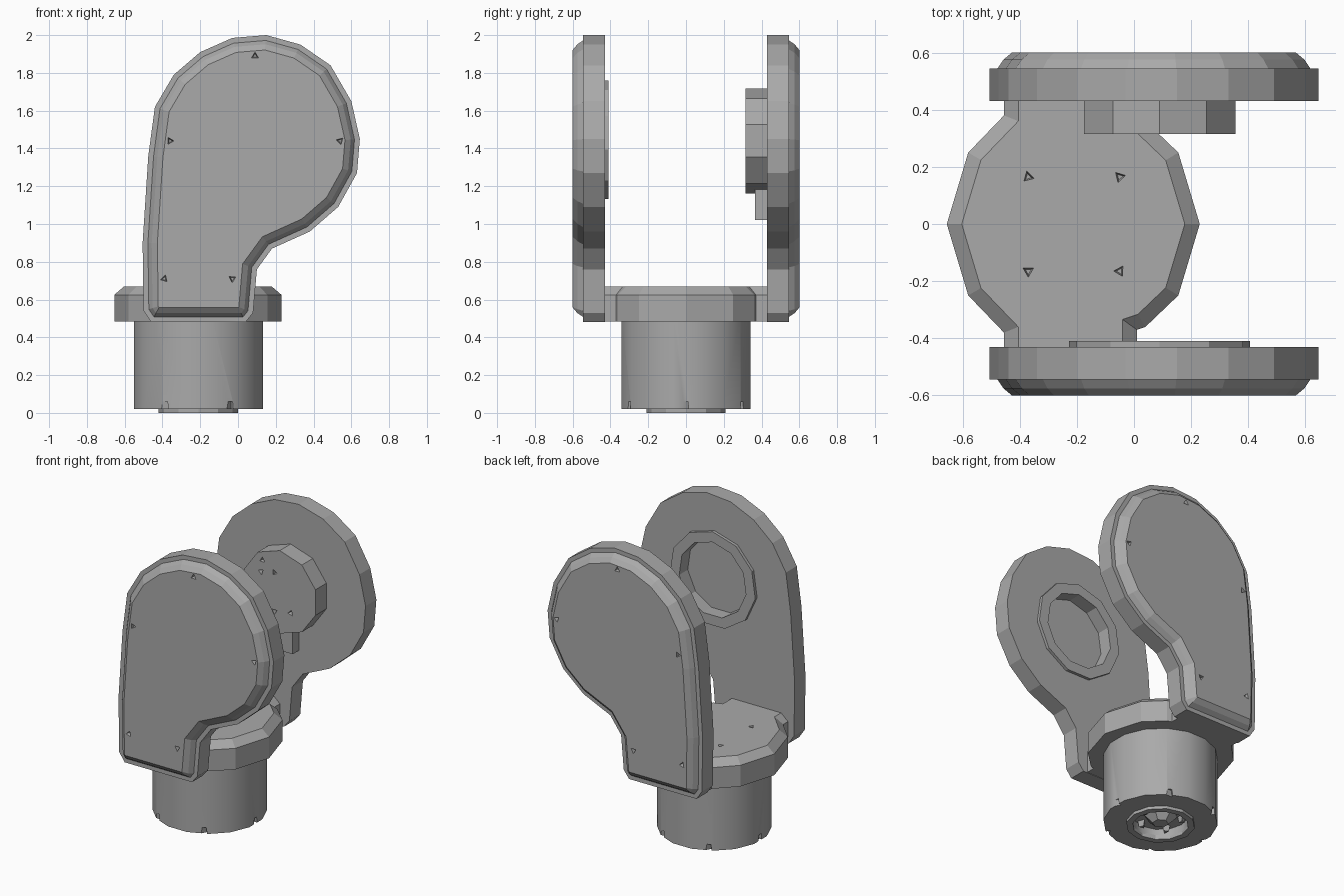
import bpy, bmesh
from math import pi, cos, sin
from mathutils import Matrix, Vector

if "Cube" in bpy.data.objects:
    bpy.data.objects.remove(bpy.data.objects["Cube"], do_unlink=True)

grey = bpy.data.materials.new("mid grey")
grey.use_nodes = True
grey.diffuse_color = (0.4, 0.4, 0.4, 1)
grey.node_tree.nodes["Principled BSDF"].inputs["Base Color"].default_value = (0.4, 0.4, 0.4, 1)


def finish(name, bm, smooth=False):
    bmesh.ops.recalc_face_normals(bm, faces=bm.faces[:])
    mesh = bpy.data.meshes.new(name)
    bm.to_mesh(mesh)
    bm.free()
    mesh.materials.append(grey)
    obj = bpy.data.objects.new(name, mesh)
    bpy.context.collection.objects.link(obj)
    if smooth:
        select(obj)
        bpy.ops.object.shade_smooth_by_angle(angle=0.6)
    return obj


def select(obj):
    bpy.ops.object.select_all(action='DESELECT')
    obj.select_set(True)
    bpy.context.view_layer.objects.active = obj


def slab(points, push, insets):
    """Extrude an outline, then step its far face inwards by (width, depth)."""
    bm = bmesh.new()
    face = bm.faces.new([bm.verts.new(p) for p in points])
    top = bmesh.ops.extrude_face_region(bm, geom=[face], use_keep_orig=True)["geom"]
    cap = [g for g in top if isinstance(g, bmesh.types.BMFace)][0]
    bmesh.ops.translate(bm, vec=push, verts=cap.verts[:])
    bmesh.ops.recalc_face_normals(bm, faces=bm.faces[:])
    for width, depth in insets:
        bmesh.ops.inset_region(bm, faces=[cap], thickness=width, depth=depth,
                               use_even_offset=True)
    return bm


def add_cone(bm, sides, r1, r2, height, centre, axis, spin=0.0):
    turn = Vector(axis).to_track_quat('Z', 'Y').to_matrix().to_4x4()
    bmesh.ops.create_cone(bm, cap_ends=True, segments=sides, radius1=r1, radius2=r2,
                          depth=height, matrix=Matrix.Translation(centre) @ turn
                          @ Matrix.Rotation(spin, 4, 'Z'))


def cut(obj, bm):
    cutter = finish("cutter", bm)
    cutter.hide_render = True
    mod = obj.modifiers.new("cut", 'BOOLEAN')
    mod.operation = 'DIFFERENCE'
    mod.solver = 'EXACT'
    mod.object = cutter
    select(obj)
    bpy.ops.object.modifier_apply(modifier=mod.name)
    bpy.data.objects.remove(cutter, do_unlink=True)


def screw_holes(obj, places, axis):
    bm = bmesh.new()
    for i, p in enumerate(places):
        add_cone(bm, 3, 0.012, 0.03, 0.05, p, axis, i * 1.3)
    cut(obj, bm)


# Arms: comma-shaped plates with a stepped, chamfered outer cover
outline = [(-.5, .54), (-.46, .48), (.04, .48), (.08, .53), (.1, .76), (.18, .87),
           (.38, .96), (.53, 1.09), (.63, 1.27), (.645, 1.45), (.6, 1.65), (.49, 1.84),
           (.33, 1.95), (.15, 2), (-.03, 1.985), (-.2, 1.91), (-.34, 1.79),
           (-.44, 1.62), (-.475, 1.36), (-.505, .9)]
screws = [(.09, 1.89), (.54, 1.44), (-.36, 1.44), (-.39, .71), (-.03, .71)]
hub_x, hub_z = .09, 1.44
for name, side in (("front_arm", -1), ("back_arm", 1)):
    bm = slab([(x, .43 * side, z) for x, z in outline], (0, .115 * side, 0),
              [(.028, 0), (.02, .03), (.03, .025)])
    arm = finish(name, bm)
    screw_holes(arm, [(x, .6 * side, z) for x, z in screws], (0, side, 0))
    if side < 0:
        bm = bmesh.new()
        add_cone(bm, 11, .25, .25, .12, (hub_x, -.44, hub_z), (0, 1, 0))
        cut(arm, bm)

# Bearing ring around the recess in the front arm
bm = bmesh.new()
add_cone(bm, 11, .32, .32, .03, (hub_x, -.425, hub_z), (0, 1, 0))
ring = finish("bearing_ring", bm)
bm = bmesh.new()
add_cone(bm, 11, .25, .25, .2, (hub_x, -.43, hub_z), (0, 1, 0))
cut(ring, bm)

# Drive hub on the back arm, with a small tab beneath it
bm = bmesh.new()
add_cone(bm, 10, .278, .278, .135, (hub_x, .382, hub_z), (0, 1, 0))
hub = finish("drive_hub", bm)
screw_holes(hub, [(hub_x + x, .315, hub_z + z) for x, z in
                  ((-.13, .18), (-.14, .1), (-.04, .12), (.08, -.12), (-.04, -.14))],
            (0, -1, 0))
bm = bmesh.new()
bmesh.ops.create_cube(bm, size=1, matrix=Matrix.Translation((hub_x, .4, 1.12))
                      @ Matrix.Diagonal((.12, .07, .2, 1)))
finish("hub_tab", bm)

# Collar: rounded plate with necks running into both arms
right = [(.23, 0), (.155, .25), (.04, .36), (.01, .37), (.01, .5)]
left = [(-.455, .5), (-.455, .38), (-.58, .25), (-.655, 0)]
half = right + left
loop = half + [(x, -y) for x, y in reversed(half[1:-1])]
bm = slab([(x, y, .483) for x, y in loop], (0, 0, .142), [(.05, .045)])
collar = finish("collar", bm)
axis_x = -.21
screw_holes(collar, [(axis_x + .16 * i, .165 * j, .67) for i in (-1, 1) for j in (-1, 1)],
            (0, 0, 1))

# Base drum with six notches around the lower rim and a recess underneath
bm = bmesh.new()
add_cone(bm, 16, .348, .348, .5, (axis_x, 0, .27), (0, 0, 1), pi / 16)
drum = finish("base_drum", bm)
bm = bmesh.new()
for i in range(6):
    a = i * pi / 3
    add_cone(bm, 3, .035, .02, .07,
             (axis_x + .345 * cos(a), .345 * sin(a), .025), (0, 0, 1), a)
add_cone(bm, 12, .17, .17, .1, (axis_x, 0, .02), (0, 0, 1))
cut(drum, bm)
select(drum)
bpy.ops.object.shade_smooth_by_angle(angle=0.6)

# Connector under the drum: rim, faceted core and pins
bm = bmesh.new()
add_cone(bm, 12, .21, .21, .03, (axis_x, 0, .015), (0, 0, 1))
rim = finish("connector_rim", bm)
bm = bmesh.new()
add_cone(bm, 12, .17, .17, .2, (axis_x, 0, .02), (0, 0, 1))
cut(rim, bm)
bm = bmesh.new()
add_cone(bm, 6, .05, .11, .06, (axis_x, 0, .045), (0, 0, 1))
for i in range(5):
    a = i * 2 * pi / 5
    add_cone(bm, 3, .02, .03, .05,
             (axis_x + .13 * cos(a), .13 * sin(a), .055), (0, 0, 1), a)
finish("connector_core", bm)
